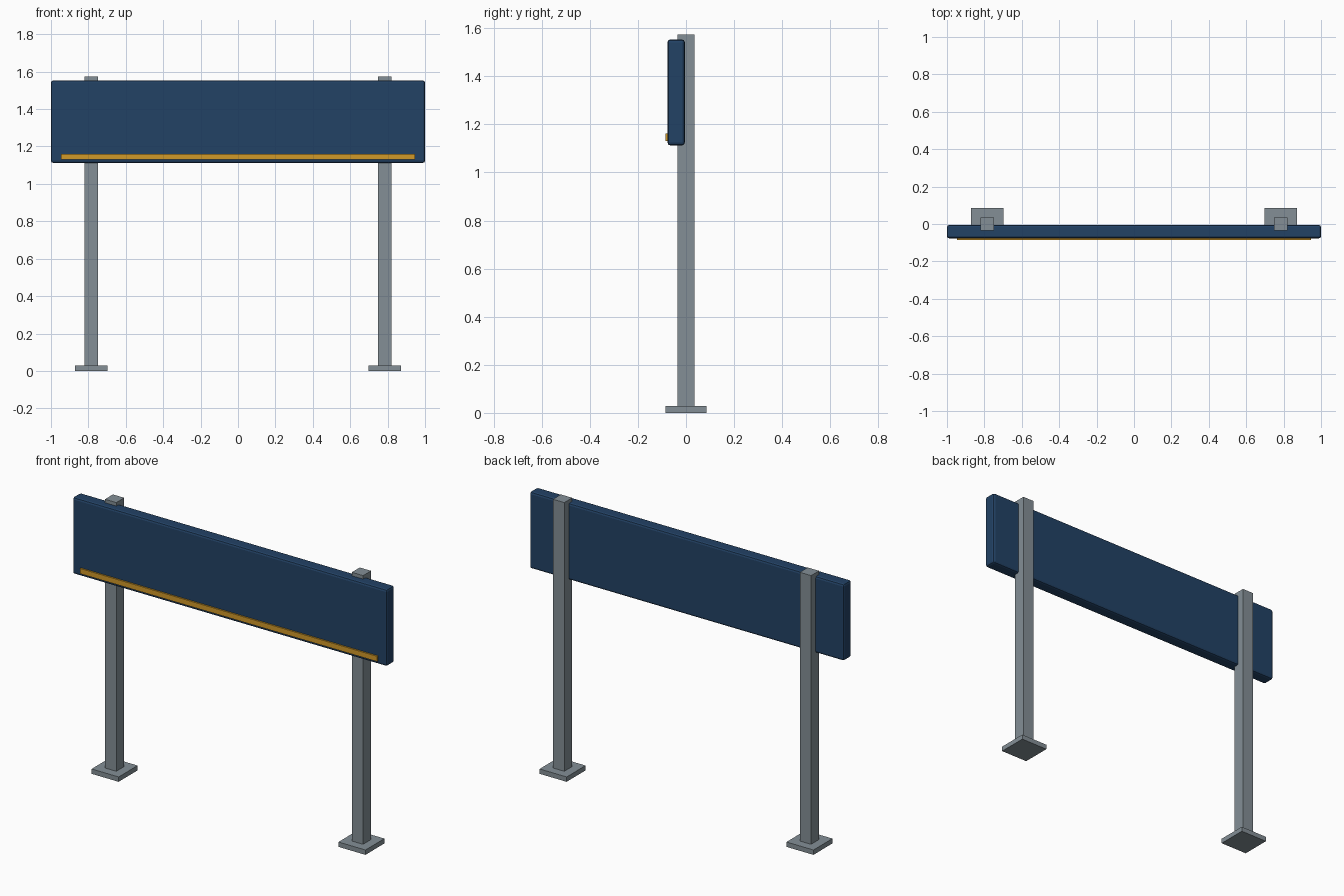
import bpy

if "Cube" in bpy.data.objects:
    bpy.data.objects.remove(bpy.data.objects["Cube"])


def material(name, color):
    m = bpy.data.materials.new(name)
    m.diffuse_color = (*color, 1.0)
    m.use_nodes = True
    m.node_tree.nodes["Principled BSDF"].inputs["Base Color"].default_value = m.diffuse_color
    return m


navy = material("navy_blue", (0.016, 0.054, 0.13))
steel = material("steel_grey", (0.23, 0.275, 0.305))
amber = material("amber", (0.64, 0.32, 0.022))


def box(name, lo, hi, mat, bevel=0.0, segments=2):
    """Axis-aligned box between two corners, with optional rounded edges."""
    center = [(a + b) / 2 for a, b in zip(lo, hi)]
    bpy.ops.mesh.primitive_cube_add(size=1, location=center)
    ob = bpy.context.object
    ob.name = name
    ob.scale = [b - a for a, b in zip(lo, hi)]
    bpy.ops.object.transform_apply(location=False, rotation=False, scale=True)
    ob.data.materials.append(mat)
    if bevel:
        mod = ob.modifiers.new("rounded_edges", "BEVEL")
        mod.width = bevel
        mod.segments = segments
    return ob


# Sign board with softened edges
box("sign_panel", (-1, -0.077, 1.112), (1, -0.005, 1.553), navy, 0.012)

# Raised accent strip along the lower edge of the board
box("accent_strip", (-0.946, -0.086, 1.131), (0.946, -0.072, 1.161), amber)

# Two square posts on square foot plates
for side, s in (("left", -1), ("right", 1)):
    x = s * 0.785
    box(side + "_post", (x - 0.036, -0.036, 0.015), (x + 0.036, 0.036, 1.573), steel)
    box(side + "_foot_plate", (x - 0.086, -0.086, 0), (x + 0.086, 0.086, 0.028), steel)
